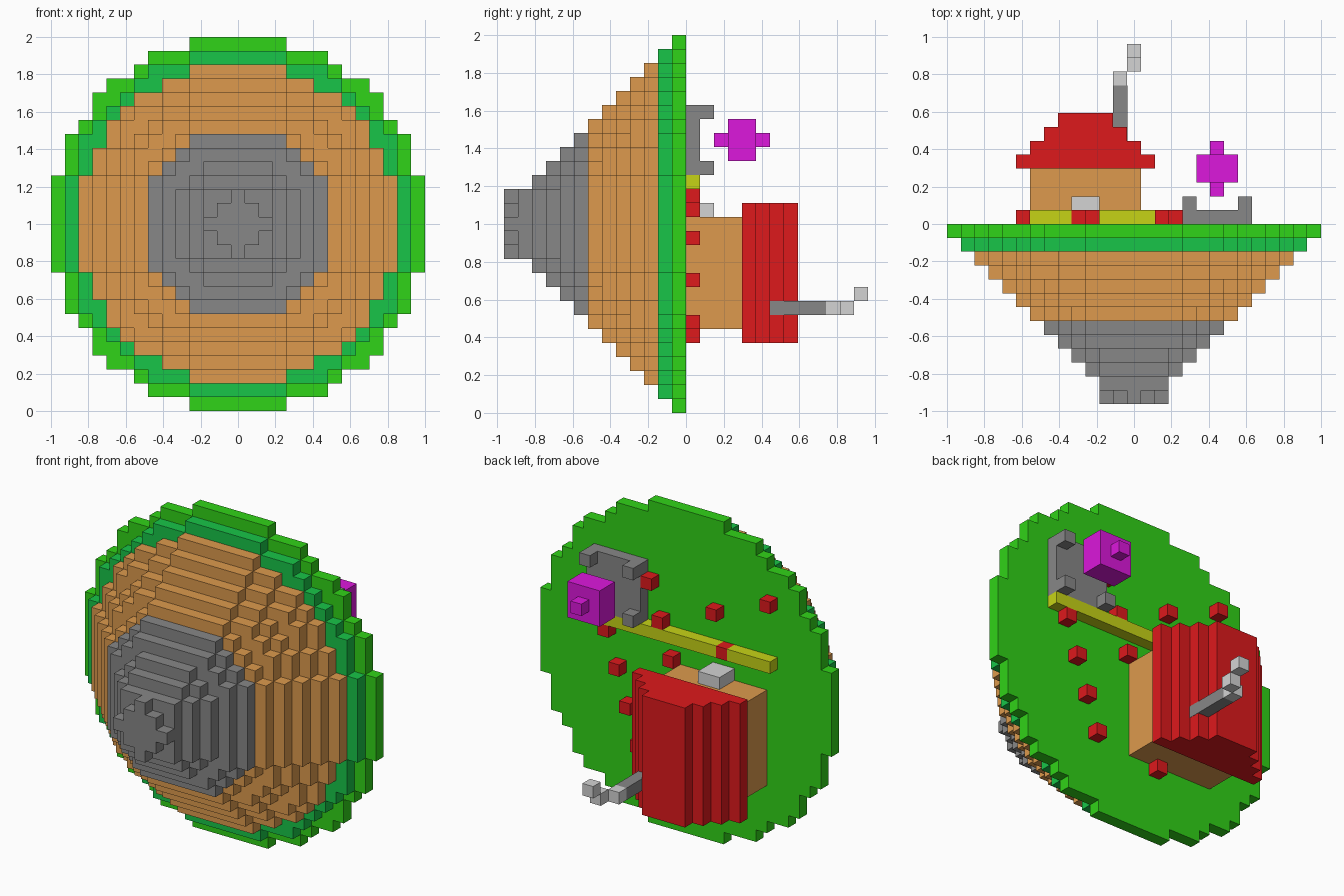
import bpy, bmesh, math

if "Cube" in bpy.data.objects:
    bpy.data.objects.remove(bpy.data.objects["Cube"], do_unlink=True)

U = 2 / 27  # size of one block


def material(name, rgb):
    lin = [((c / 255 + 0.055) / 1.055) ** 2.4 for c in rgb] + [1]
    m = bpy.data.materials.new(name)
    m.use_nodes = True
    m.diffuse_color = lin
    m.node_tree.nodes["Principled BSDF"].inputs["Base Color"].default_value = lin
    return m


GRASS = material("grass green", (48, 211, 24))
MOSS = material("moss green", (24, 197, 72))
EARTH = material("earth brown", (221, 154, 77))
STONE = material("stone grey", (135, 135, 135))
RED = material("red", (222, 25, 28))
YELLOW = material("path yellow", (198, 212, 22))
PALE = material("pale grey", (212, 212, 212))
PURPLE = material("purple", (220, 24, 220))


def finish(name, bm, mat):
    bmesh.ops.recalc_face_normals(bm, faces=bm.faces)
    me = bpy.data.meshes.new(name)
    bm.to_mesh(me)
    bm.free()
    me.materials.append(mat)
    ob = bpy.data.objects.new(name, me)
    bpy.context.collection.objects.link(ob)


def boxes(name, mat, spans):
    """Boxes given in block units as (x0, x1, y0, y1, z0, z1)."""
    bm = bmesh.new()
    for x0, x1, y0, y1, z0, z1 in spans:
        vs = bmesh.ops.create_cube(bm, size=1)["verts"]
        for v in vs:
            v.co.x = (x1 if v.co.x > 0 else x0) * U
            v.co.y = (y1 if v.co.y > 0 else y0) * U
            v.co.z = 1 + (z1 if v.co.z > 0 else z0) * U
    finish(name, bm, mat)


def cell(x, y, z):
    return (x - .5, x + .5, y, y + 1, z - .5, z + .5)


def stepped_discs(name, mat, layers):
    """Stack of blocky discs that shrink with the layer number."""
    bm = bmesh.new()
    for k in layers:
        r = 13.5 - 0.956 * k
        n = int(r)
        side = []
        for row in range(-n, n + 1):
            h = int(math.sqrt(r * r - row * row)) + .5
            if side and side[-1][0] == h:
                side.pop()  # keep straight runs as one edge
            else:
                side.append((h, row - .5))
            side.append((h, row + .5))
        outline = side + [(-x, z) for x, z in reversed(side)]
        verts = [bm.verts.new((x * U, -k * U, 1 + z * U)) for x, z in outline]
        face = bm.faces.new(verts)
        ext = bmesh.ops.extrude_face_region(bm, geom=[face], use_keep_orig=True)
        moved = [g for g in ext["geom"] if isinstance(g, bmesh.types.BMVert)]
        bmesh.ops.translate(bm, verts=moved, vec=(0, -U, 0))
    finish(name, bm, mat)


# Floating island
stepped_discs("island_turf", GRASS, [0])
stepped_discs("island_moss", MOSS, [1])
stepped_discs("island_earth", EARTH, range(2, 7))
stepped_discs("island_rock", STONE, range(7, 13))

# House with stepped roof
boxes("house_walls", EARTH, [(-7.5, .5, 0, 4, -7.5, .5)])
boxes("house_roof", RED,
      [(-8.5 + i, 1.5 - i, 4 + i, 5 + i, -8.5, 1.5) for i in range(4)])
boxes("door", PALE, [(-4.5, -2.5, 0, 2, .5, 1.5)])
boxes("chimney", STONE, [(-1.5, -.48, 6, 10, -6.5, -5.5)])
boxes("smoke", PALE, [cell(-1, 10, -6), cell(0, 11, -6), cell(0, 12, -5)])

# Path, broken by one flower
boxes("path", YELLOW, [(-8.5, -4.5, 0, 1, 2.5, 3.5), (-3.5, 8.5, 0, 1, 2.5, 3.5)])

# Flowers in slanting rows
flowers = [(7 - i, 2 - 3 * i) for i in range(4)]
flowers += [(3 - i, 7 - 3 * i) for i in range(3)]
flowers += [(-3, 6), (-4, 3), (-8, 8), (-2, -8)]
boxes("flowers", RED, [cell(x, 0, z) for x, z in flowers])

# Stone platform with corner posts
boxes("platform", STONE, [(3.5, 8.5, 0, 1, 3.5, 8.5)]
      + [cell(x, 1, z) for x in (4, 8) for z in (4, 8)])

# Hovering crystal with a stud above and below
boxes("crystal", PURPLE, [(4.5, 7.5, 3, 5, 4.5, 7.5), cell(6, 2, 6), cell(6, 5, 6)])
